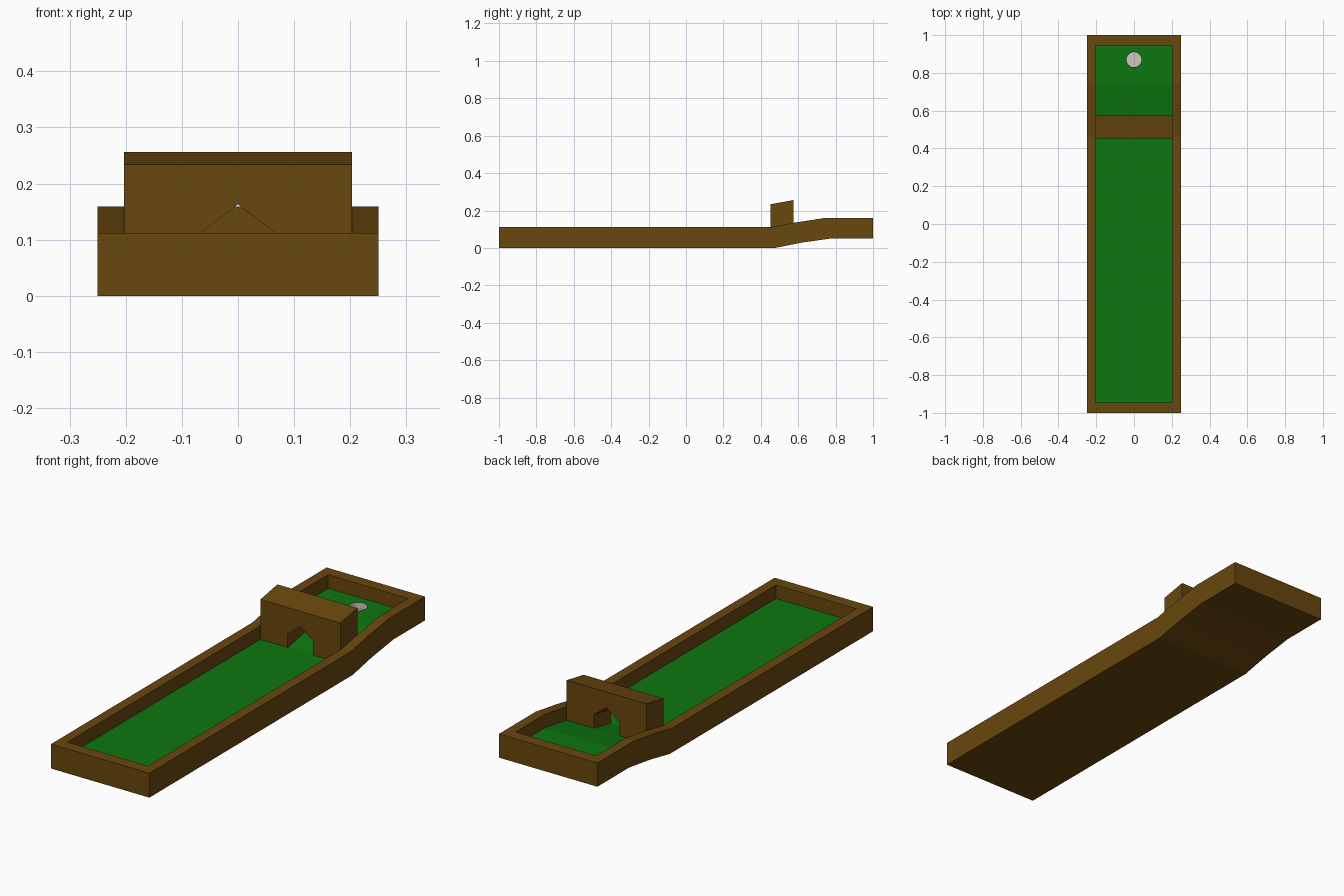
import bpy, bmesh, math

if "Cube" in bpy.data.objects:
    bpy.data.objects.remove(bpy.data.objects["Cube"])

W, IN = 0.25, 0.204          # outer / inner half widths
DEPTH = 0.062                # rim to turf
# stations along the lane: (y, z) of rim and of underside
TOP = [(-1, .112), (-.945, .112), (.46, .112), (.585, .136), (.735, .159), (.945, .159), (1, .159)]
BOT = [(-1, 0), (-.945, 0), (.475, 0), (.615, .028), (.77, .05), (.945, .05), (1, .05)]
CUP_Y, CUP_R, CUP_D, SIDES = 0.87, 0.04, 0.03, 24
CUP_Z = TOP[5][1] - DEPTH


def material(name, rgb):
    m = bpy.data.materials.new(name)
    m.diffuse_color = (*rgb, 1)
    m.use_nodes = True
    m.node_tree.nodes["Principled BSDF"].inputs["Base Color"].default_value = m.diffuse_color
    return m


wood = material("wood", (0.14, 0.063, 0.004))
green = material("green", (0.004, 0.18, 0.005))
pale = material("pale", (0.62, 0.57, 0.55))


def finish(bm, name, mat, fix=True):
    bmesh.ops.remove_doubles(bm, verts=bm.verts, dist=1e-5)
    if fix:
        bmesh.ops.recalc_face_normals(bm, faces=bm.faces)
    me = bpy.data.meshes.new(name)
    bm.to_mesh(me)
    bm.free()
    me.materials.append(mat)
    ob = bpy.data.objects.new(name, me)
    bpy.context.collection.objects.link(ob)
    return ob


def face(bm, pts):
    return bm.faces.new([bm.verts.new(p) for p in pts])


# Wooden frame: bent slab whose inner top cells are sunk to form the tray
bm = bmesh.new()
xs = [-W, -IN, IN, W]
inner = []
last = len(TOP) - 2
for i in range(last + 1):
    (y0, z0), (y1, z1) = TOP[i], TOP[i + 1]
    (b0, c0), (b1, c1) = BOT[i], BOT[i + 1]
    for j in range(3):
        a, b = xs[j], xs[j + 1]
        f = face(bm, [(a, y0, z0), (b, y0, z0), (b, y1, z1), (a, y1, z1)])
        if j == 1 and 0 < i < last:
            inner.append(f)
        face(bm, [(a, b0, c0), (a, b1, c1), (b, b1, c1), (b, b0, c0)])
        if i == 0:
            face(bm, [(a, b0, c0), (b, b0, c0), (b, y0, z0), (a, y0, z0)])
        if i == last:
            face(bm, [(b, b1, c1), (a, b1, c1), (a, y1, z1), (b, y1, z1)])
    for s in (-W, W):
        face(bm, [(s, b0, c0), (s, b1, c1), (s, y1, z1), (s, y0, z0)])
bmesh.ops.remove_doubles(bm, verts=bm.verts, dist=1e-5)
bmesh.ops.recalc_face_normals(bm, faces=bm.faces)
sunk = bmesh.ops.extrude_face_region(bm, geom=inner)["geom"]
bmesh.ops.translate(bm, vec=(0, 0, -DEPTH), verts=[g for g in sunk if isinstance(g, bmesh.types.BMVert)])
bmesh.ops.delete(bm, geom=[f for f in inner if f.is_valid], context='FACES_ONLY')
bmesh.ops.delete(bm, geom=[g for g in sunk if isinstance(g, bmesh.types.BMFace)], context='FACES_ONLY')
finish(bm, "wooden_frame", wood)

# Turf: strips along the lane, the last one split in halves around the cup hole
bm = bmesh.new()
for i in range(1, last):
    (y0, z0), (y1, z1) = TOP[i], TOP[i + 1]
    z0, z1 = z0 - DEPTH, z1 - DEPTH
    if i < last - 1:
        face(bm, [(-IN, y0, z0), (IN, y0, z0), (IN, y1, z1), (-IN, y1, z1)])
        continue
    for s in (-1, 1):
        pts = [(0, y0, z0), (s * IN, y0, z0), (s * IN, y1, z1), (0, y1, z1)]
        for k in range(SIDES // 2 + 1):
            t = 2 * math.pi * k / SIDES
            pts.append((s * CUP_R * math.sin(t), CUP_Y + CUP_R * math.cos(t), z0))
        face(bm, pts if s > 0 else pts[::-1])
finish(bm, "turf", green, fix=False)

# Cup: open recessed cylinder
bm = bmesh.new()
ring = [(CUP_R * math.sin(2 * math.pi * k / SIDES), CUP_Y + CUP_R * math.cos(2 * math.pi * k / SIDES))
        for k in range(SIDES)]
zb = CUP_Z - CUP_D
face(bm, [(x, y, zb) for x, y in ring[::-1]])
for k in range(SIDES):
    (x0, y0), (x1, y1) = ring[k], ring[(k + 1) % SIDES]
    face(bm, [(x0, y0, zb), (x1, y1, zb), (x1, y1, CUP_Z), (x0, y0, CUP_Z)])
finish(bm, "cup", pale, fix=False)

# Tunnel block: peaked opening profile, sheared along the ramp
bm = bmesh.new()
half = [(0, .163), (.065, .113), (.065, .044), (.203, .044), (.203, .234)]
profile = half + [(-x, z) for x, z in half[:0:-1]]
f = face(bm, [(x, .453, z) for x, z in profile])
ext = bmesh.ops.extrude_face_region(bm, geom=[f])["geom"]
bmesh.ops.translate(bm, vec=(0, .123, .022), verts=[g for g in ext if isinstance(g, bmesh.types.BMVert)])
finish(bm, "tunnel_block", wood)
